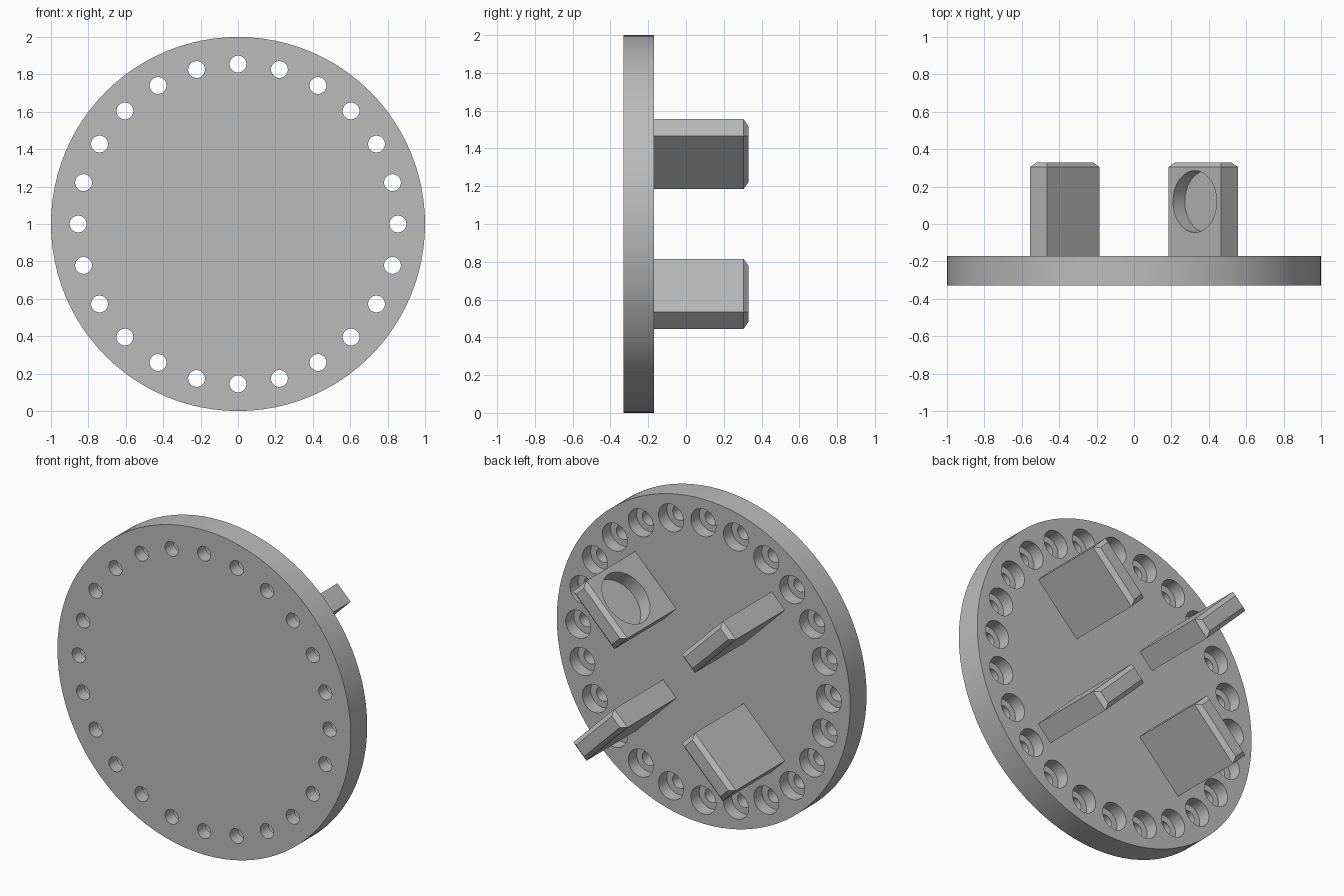
import bpy, bmesh, math
from math import radians
from mathutils import Matrix, Vector

if "Cube" in bpy.data.objects:
    bpy.data.objects.remove(bpy.data.objects["Cube"])

grey = bpy.data.materials.new("plain grey")
grey.use_nodes = True
grey.diffuse_color = (0.5, 0.5, 0.5, 1)
grey.node_tree.nodes["Principled BSDF"].inputs["Base Color"].default_value = (0.5, 0.5, 0.5, 1)

FRONT, BACK, END = -0.33, -0.17, 0.33
# Local z of every part becomes +y, and local y becomes z measured from the disc centre
STAND = Matrix.Translation((0, 0, 1)) @ Matrix(((-1, 0, 0, 0), (0, 0, 1, 0), (0, 1, 0, 0), (0, 0, 0, 1)))


def make_object(name, bm):
    bmesh.ops.recalc_face_normals(bm, faces=bm.faces)
    mesh = bpy.data.meshes.new(name)
    bm.to_mesh(mesh)
    bm.free()
    mesh.materials.append(grey)
    obj = bpy.data.objects.new(name, mesh)
    bpy.context.collection.objects.link(obj)
    return obj


def add_cylinder(bm, radius, low, high, segments, place=Matrix()):
    bmesh.ops.create_cone(bm, cap_ends=True, segments=segments, radius1=radius, radius2=radius,
                          depth=high - low, matrix=place @ Matrix.Translation((0, 0, (low + high) / 2)))


def add_stepped_pin(bm, profile, segments, place):
    """Closed stepped pin from (radius, height) pairs."""
    rings = [[bm.verts.new(place @ Vector((r * math.cos(a), r * math.sin(a), h)))
              for a in (math.tau * i / segments for i in range(segments))] for r, h in profile]
    for a, b in zip(rings, rings[1:]):
        for i in range(segments):
            j = (i + 1) % segments
            bm.faces.new((a[i], a[j], b[j], b[i]))
    bm.faces.new(rings[0][::-1])
    bm.faces.new(rings[-1])


def cut(obj, cutter):
    mod = obj.modifiers.new("cut", "BOOLEAN")
    mod.operation, mod.solver, mod.object = "DIFFERENCE", "EXACT", cutter
    bpy.context.view_layer.objects.active = obj
    bpy.ops.object.modifier_apply(modifier=mod.name)
    bpy.data.objects.remove(cutter)


def finish(obj):
    bpy.ops.object.select_all(action="DESELECT")
    obj.select_set(True)
    bpy.context.view_layer.objects.active = obj
    bpy.ops.object.shade_smooth_by_angle(angle=radians(30))


# Round plate with a ring of counterbored holes and a blind centre pocket
bm = bmesh.new()
add_cylinder(bm, 1, FRONT, BACK, 96)
bm.transform(STAND)
plate = make_object("round_plate", bm)

bm = bmesh.new()
add_cylinder(bm, 0.27, BACK - 0.09, BACK + 0.1, 64)
pin = [(0.045, FRONT - 0.1), (0.045, BACK - 0.08), (0.085, BACK - 0.08), (0.085, BACK + 0.1)]
for i in range(24):
    add_stepped_pin(bm, pin, 32, Matrix.Rotation(math.tau * i / 24, 4, "Z") @ Matrix.Translation((0.855, 0, 0)))
bm.transform(STAND)
cut(plate, make_object("plate_cutter", bm))
finish(plate)

# Four radial lugs, each with a chamfered end and a blind round recess on one broad face
LENGTH, THICK, REACH, DEPTH = 0.396, 0.127, 0.523, 0.09
for i, name in enumerate(("upper_right", "upper_left", "lower_left", "lower_right")):
    turn = STAND @ Matrix.Rotation(radians(45 + 90 * i), 4, "Z") @ Matrix.Translation((REACH, 0, 0))

    bm = bmesh.new()
    height = END - BACK
    bmesh.ops.create_cube(bm, size=1, matrix=Matrix.Translation((0, 0, BACK + height / 2))
                          @ Matrix.Diagonal((LENGTH, THICK, height, 1)))
    rim = [e for e in bm.edges if all(v.co.z > END - 0.01 for v in e.verts)]
    bmesh.ops.bevel(bm, geom=rim, offset=0.025, segments=1, affect="EDGES")
    bm.transform(turn)
    lug = make_object(name + "_lug", bm)

    bm = bmesh.new()
    side = Matrix.Translation((0, -THICK / 2, 0.12)) @ Matrix.Rotation(radians(90), 4, "X")
    add_cylinder(bm, 0.165, -DEPTH, 0.05, 64, side)
    bm.transform(turn)
    cut(lug, make_object("recess_cutter", bm))
    finish(lug)
